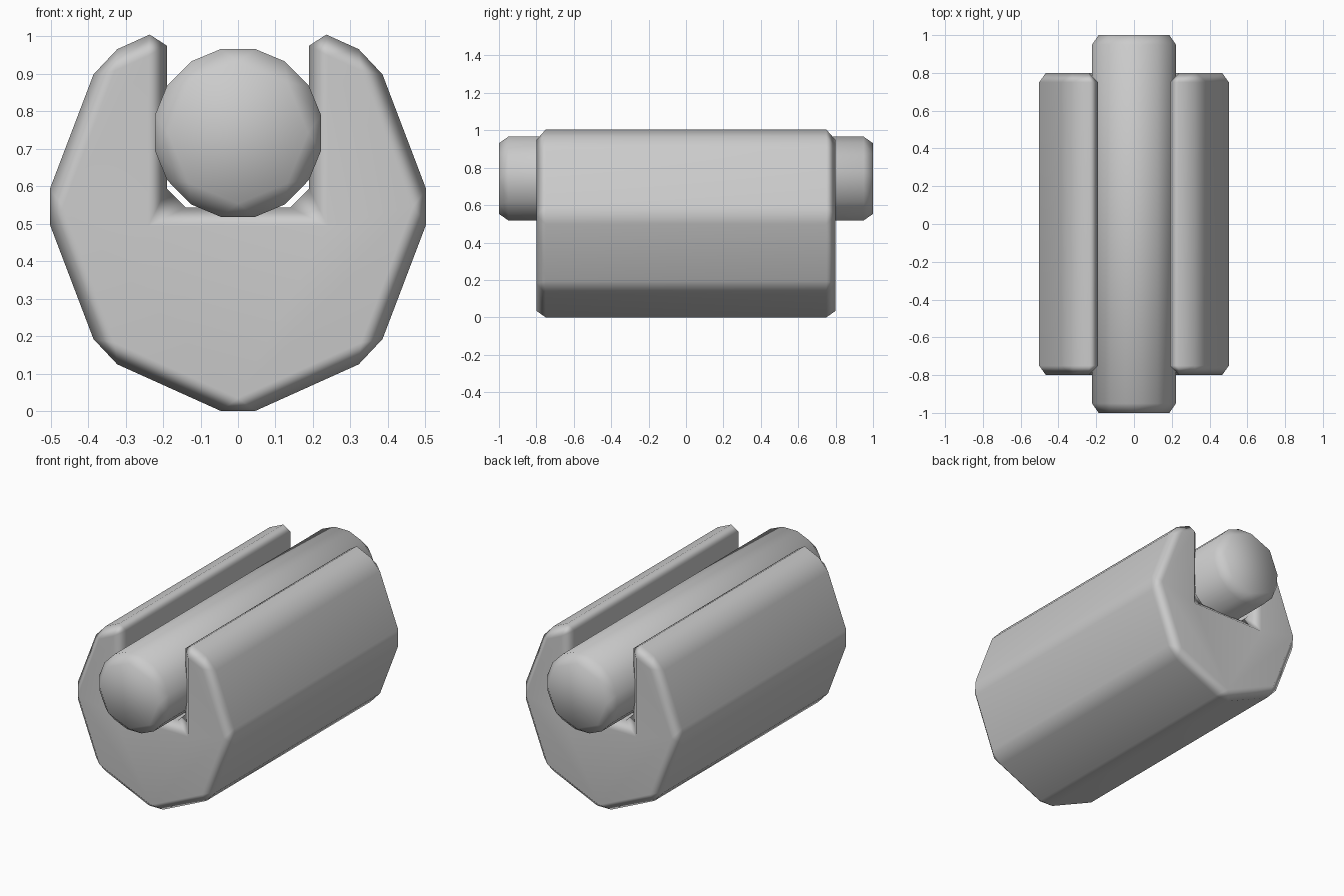
import bpy
import bmesh
import math

if "Cube" in bpy.data.objects:
    bpy.data.objects.remove(bpy.data.objects["Cube"])


def prism(name, profile, half_length, weighted):
    """Extrude an x-z profile along y, then chamfer every edge once."""
    bm = bmesh.new()
    face = bm.faces.new([bm.verts.new((x, -half_length, z)) for x, z in profile])
    ext = bmesh.ops.extrude_face_region(bm, geom=[face], use_keep_orig=True)
    moved = [g for g in ext["geom"] if isinstance(g, bmesh.types.BMVert)]
    bmesh.ops.translate(bm, verts=moved, vec=(0, 2 * half_length, 0))
    bmesh.ops.recalc_face_normals(bm, faces=bm.faces)
    for f in bm.faces:
        f.smooth = True
    mesh = bpy.data.meshes.new(name)
    bm.to_mesh(mesh)
    bm.free()
    obj = bpy.data.objects.new(name, mesh)
    bpy.context.collection.objects.link(obj)
    bevel = obj.modifiers.new("chamfer", "BEVEL")
    bevel.width = 0.05
    bevel.segments = 1
    bevel.limit_method = "NONE"
    if weighted:
        obj.modifiers.new("flat_ends", "WEIGHTED_NORMAL")
    return obj


def octagon(rx, rz, cz):
    """Eight points starting at the top and running clockwise."""
    return [(rx * math.sin(i * math.pi / 4), cz + rz * math.cos(i * math.pi / 4))
            for i in range(8)]


# Cradle body: an octagon with its top corner replaced by an open channel
outer = octagon(0.52, 0.5655, 0.545)
slot_x, slot_z = 0.19, 0.543
top, side = outer[0], outer[1]
lip_z = top[1] + (side[1] - top[1]) * slot_x / side[0]
slot = [(-slot_x, lip_z), (-slot_x, slot_z), (slot_x, slot_z), (slot_x, lip_z)]
prism("cradle_body", outer[1:] + slot, 0.8, True)

# Round pin lying in the channel and sticking out at both ends
prism("pin", octagon(0.241, 0.243, 0.742), 1.0, False)
